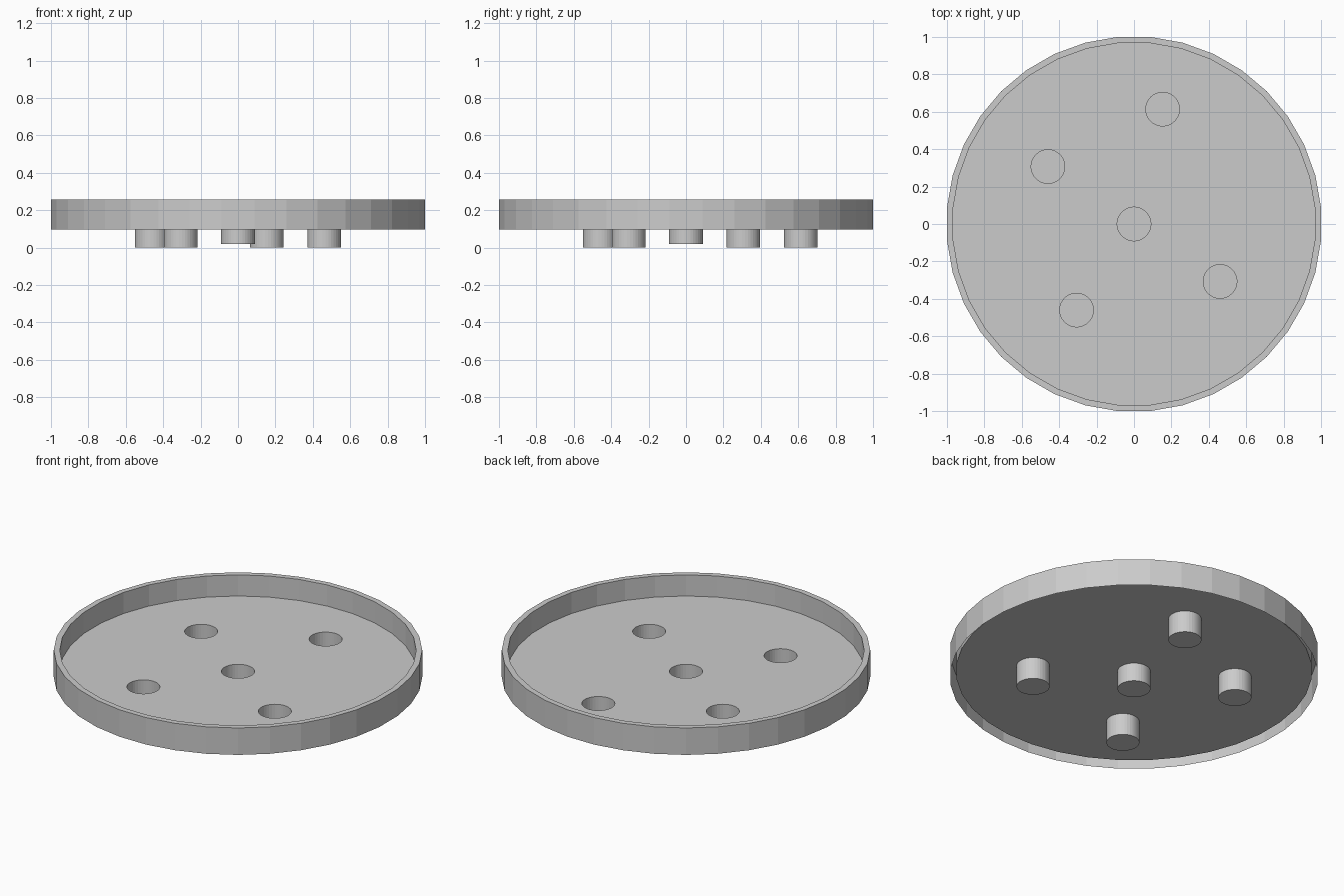
import bpy, bmesh
from math import cos, sin, pi

if "Cube" in bpy.data.objects:
    bpy.data.objects.remove(bpy.data.objects["Cube"])

SIDES = 36
R_OUT = 1 / cos(pi / SIDES)      # flats touch x, y = +-1
R_IN = 0.971
Z_TOP, Z_SKIRT, Z_FLOOR = 0.258, 0.096, 0.131
PEG_R = 0.09
PEGS = [(0, 0, 0.02), (0.153, 0.614, 0), (-0.46, 0.307, 0),
        (0.46, -0.307, 0), (-0.307, -0.46, 0)]


def ring(bm, r, z, cx=0, cy=0):
    return [bm.verts.new((cx + r * cos((i + 0.5) * 2 * pi / SIDES),
                          cy + r * sin((i + 0.5) * 2 * pi / SIDES), z))
            for i in range(SIDES)]


def loop_edges(bm, vs):
    return [bm.edges.new((vs[i - 1], vs[i])) for i in range(len(vs))]


def bridge(bm, a, b):
    for i in range(SIDES):
        bm.faces.new((a[i - 1], a[i], b[i], b[i - 1]))


def finish(bm, name):
    me = bpy.data.meshes.new(name)
    bm.to_mesh(me)
    bm.free()
    ob = bpy.data.objects.new(name, me)
    bpy.context.collection.objects.link(ob)
    return ob


# rim: outer skirt, flat lip and inner wall, open underneath
bm = bmesh.new()
profile = [(R_OUT, Z_SKIRT), (R_OUT, Z_TOP), (R_IN, Z_TOP), (R_IN, Z_FLOOR)]
rings = [ring(bm, r, z) for r, z in profile]
for a, b in zip(rings, rings[1:]):
    bridge(bm, a, b)
finish(bm, "rim")

# floor: thin disc with five round holes
bm = bmesh.new()
edges = loop_edges(bm, ring(bm, R_IN, Z_FLOOR))
for x, y, z in PEGS:
    edges += loop_edges(bm, ring(bm, PEG_R, Z_FLOOR, x, y))
bmesh.ops.triangle_fill(bm, edges=edges, use_beauty=True, normal=(0, 0, 1))
for f in bm.faces:
    f.normal_update()
    if f.normal.z < 0:
        f.normal_flip()
finish(bm, "floor")

# hollow pegs: cups hanging below each hole
for n, (x, y, z) in enumerate(PEGS):
    bm = bmesh.new()
    top = ring(bm, PEG_R, Z_FLOOR, x, y)
    bottom = ring(bm, PEG_R, z, x, y)
    bridge(bm, top, bottom)
    bm.faces.new(bottom)
    finish(bm, "centre_peg" if n == 0 else f"peg_{n}")
